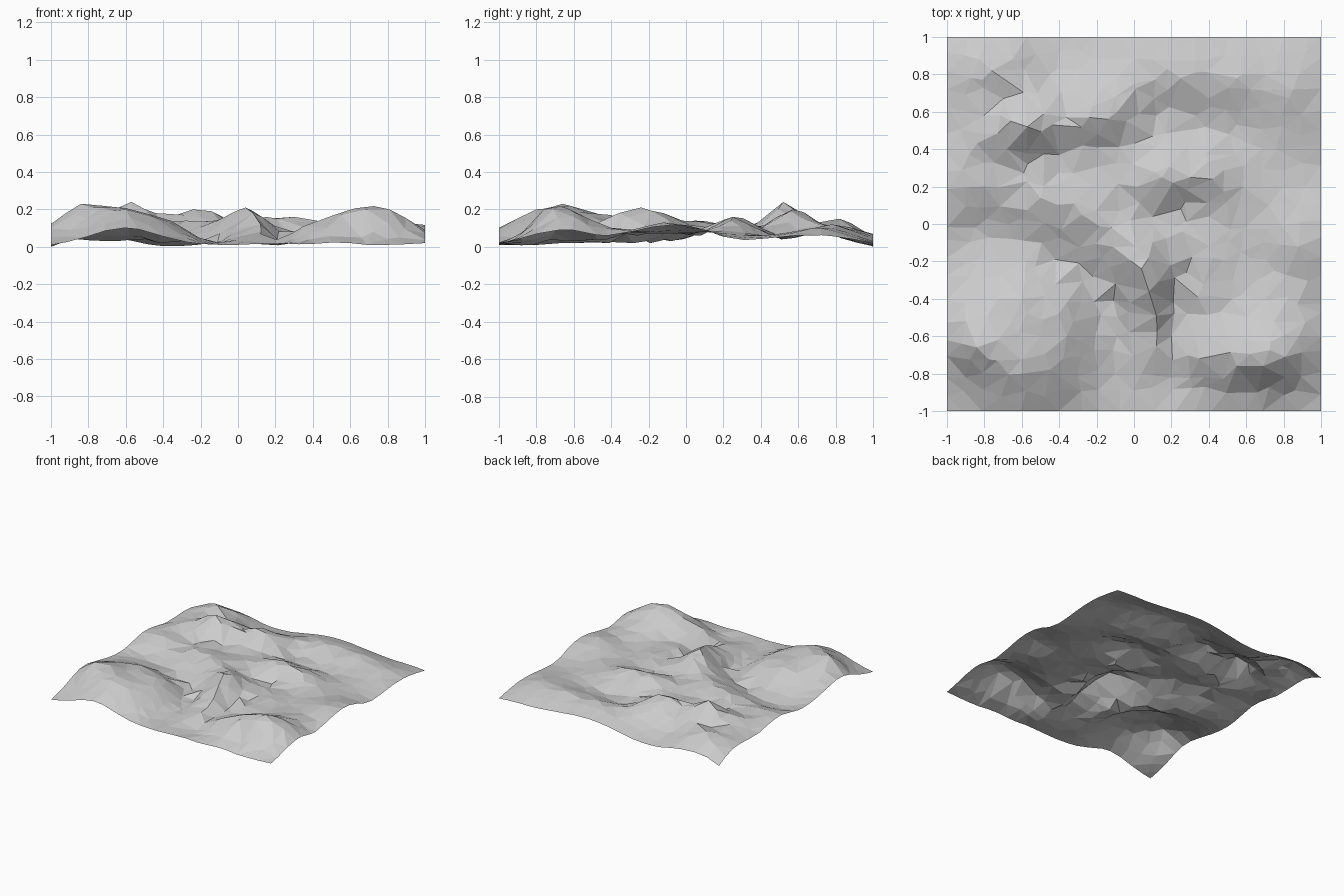
import bpy
import bmesh
import random
from math import sqrt
from mathutils import Vector
from mathutils.geometry import delaunay_2d_cdt

CELLS = 20
random.seed(4)

# Heights along the four borders, in hundredths: (distance along, height)
front_border = [(-100, 1), (-82, 5), (-63, 10), (-35, 4), (-10, 1), (20, 2), (60, 2), (100, 2)]
back_border = [(-100, 0), (-73, 5), (-46, 1), (-22, 1), (0, 5), (45, 5), (68, 3), (100, 2)]
left_border = [(-67, 11), (-35, 9), (0, 7), (20, 11), (50, 7)]
right_border = [(-67, 9), (-45, 6), (7, 10), (25, 4), (75, 6)]

# Ridges and hollows as paths, in hundredths: (x, y, height)
southwest_hill = [(-92, -64, 18), (-84, -66, 23), (-73, -73, 21), (-60, -80, 20), (-45, -78, 16),
                  (-65, -52, 18), (-50, -60, 17), (-36, -60, 14), (-60, -40, 17), (-82, -40, 14),
                  (-36, -42, 12), (-90, -82, 9)]
northwest_crest = [(-84, 43, 13), (-66, 55, 20), (-57, 52, 24), (-44, 53, 18), (-36, 57, 16),
                   (-24, 57, 20), (-14, 56, 19), (-4, 55, 13)]
northwest_foot = [(-75, 33, 10), (-57, 32, 9), (-40, 37, 9), (-20, 41, 11), (0, 43, 9)]
corner_knoll = [(-90, 90, 10), (-76, 82, 15), (-65, 88, 11), (-70, 67, 11), (-45, 80, 6), (-20, 80, 7)]
west_ridge = [(-80, 20, 12), (-50, 14, 13), (-28, 5, 14), (-12, -2, 14)]
west_valley = [(-85, -2, 4), (-65, -8, 3), (-42, -19, 2), (-22, -28, 2), (-11, -41, 2), (-9, -60, 2),
               (-10, -80, 1)]
middle_peak = [(1, -12, 18), (4, -24, 21), (8, -36, 18), (12, -49, 12), (12, -65, 7), (4, -80, 3)]
middle_gully = [(26, -4, 8), (28, -26, 6), (21, -42, 4), (20, -60, 3), (20, -82, 1)]
spur = [(42, -18, 9), (34, -39, 8), (46, -47, 7)]
southeast_hill = [(35, -72, 11), (55, -76, 17), (69, -76, 20), (81, -71, 20), (88, -60, 16),
                  (50, -60, 14), (75, -52, 15)]
southeast_foot = [(38, -87, 4), (66, -90, 5), (86, -89, 5)]
east_slope = [(75, -25, 8), (57, -15, 7), (88, -12, 13), (72, 10, 8), (56, 10, 8)]
central_crest = [(2, 20, 13), (15, 25, 16), (30, 25, 16), (42, 24, 14)]
central_foot = [(-8, 7, 11), (10, 4, 8), (25, 8, 6), (40, 4, 7)]
northeast_rise = [(0, 75, 11), (25, 78, 12), (55, 78, 12), (85, 72, 10)]
northeast_dip = [(12, 58, 5), (34, 51, 4), (55, 53, 5), (76, 40, 6), (54, 37, 7)]

guides = (southwest_hill + northwest_crest + northwest_foot + corner_knoll + west_ridge
          + west_valley + middle_peak + middle_gully + spur + southeast_hill + southeast_foot
          + east_slope + central_crest + central_foot + northeast_rise + northeast_dip)
guides += [(a, -100, h) for a, h in front_border] + [(a, 100, h) for a, h in back_border]
guides += [(-100, a, h) for a, h in left_border] + [(100, a, h) for a, h in right_border]
guides = [Vector(g) / 100 for g in guides]


def kernel(ax, ay, bx, by):
    return sqrt((ax - bx) ** 2 + (ay - by) ** 2 + 0.004)


def solve(rows):
    """Gaussian elimination on an augmented matrix."""
    n = len(rows)
    for i in range(n):
        pivot = max(range(i, n), key=lambda r: abs(rows[r][i]))
        rows[i], rows[pivot] = rows[pivot], rows[i]
        for r in range(i + 1, n):
            f = rows[r][i] / rows[i][i]
            if f:
                rows[r] = [a - f * b for a, b in zip(rows[r], rows[i])]
    result = [0.0] * n
    for i in reversed(range(n)):
        known = sum(rows[i][j] * result[j] for j in range(i + 1, n))
        result[i] = (rows[i][n] - known) / rows[i][i]
    return result


# Smooth height function passing through every guide point
weights = solve([[kernel(p.x, p.y, q.x, q.y) for q in guides] + [p.z] for p in guides])


def height(x, y):
    return max(0.0, sum(w * kernel(x, y, g.x, g.y) for w, g in zip(weights, guides)))


# Irregular scatter of ground points, kept straight along the borders
step = 2 / CELLS
points = []
for i in range(CELLS + 1):
    for j in range(CELLS + 1):
        x, y = i * step - 1, j * step - 1
        if 0 < i < CELLS:
            x += random.uniform(-0.3, 0.3) * step
        if 0 < j < CELLS:
            y += random.uniform(-0.3, 0.3) * step
        points.append(Vector((x, y)))

# Pull the nearest inner points onto the ridges and hollows
for g in guides:
    if max(abs(g.x), abs(g.y)) < 0.94:
        inner = [p for p in points if max(abs(p.x), abs(p.y)) < 0.99]
        near = min(inner, key=lambda p: (p - g.xy).length)
        near.xy = g.xy

# Triangulate the scatter into one open sheet
flat, _, triangles, *_ = delaunay_2d_cdt(points, [], [], 0, 0.00001)
bm = bmesh.new()
verts = [bm.verts.new((p.x, p.y, height(p.x, p.y))) for p in flat]
for tri in triangles:
    bm.faces.new([verts[k] for k in tri])
bm.normal_update()
for face in bm.faces:
    if face.normal.z < 0:
        face.normal_flip()
lowest = min(v.co.z for v in bm.verts)
for v in bm.verts:
    v.co.z -= lowest

default = bpy.data.objects.get("Cube")
if default:
    bpy.data.objects.remove(default, do_unlink=True)

mesh = bpy.data.meshes.new("terrain")
bm.to_mesh(mesh)
bm.free()
terrain = bpy.data.objects.new("terrain", mesh)
bpy.context.collection.objects.link(terrain)

# Plain stone colour
stone = bpy.data.materials.new("light_grey_stone")
stone.use_nodes = True
colour = (0.6, 0.6, 0.6, 1)
stone.diffuse_color = colour
stone.node_tree.nodes["Principled BSDF"].inputs["Base Color"].default_value = colour
mesh.materials.append(stone)
